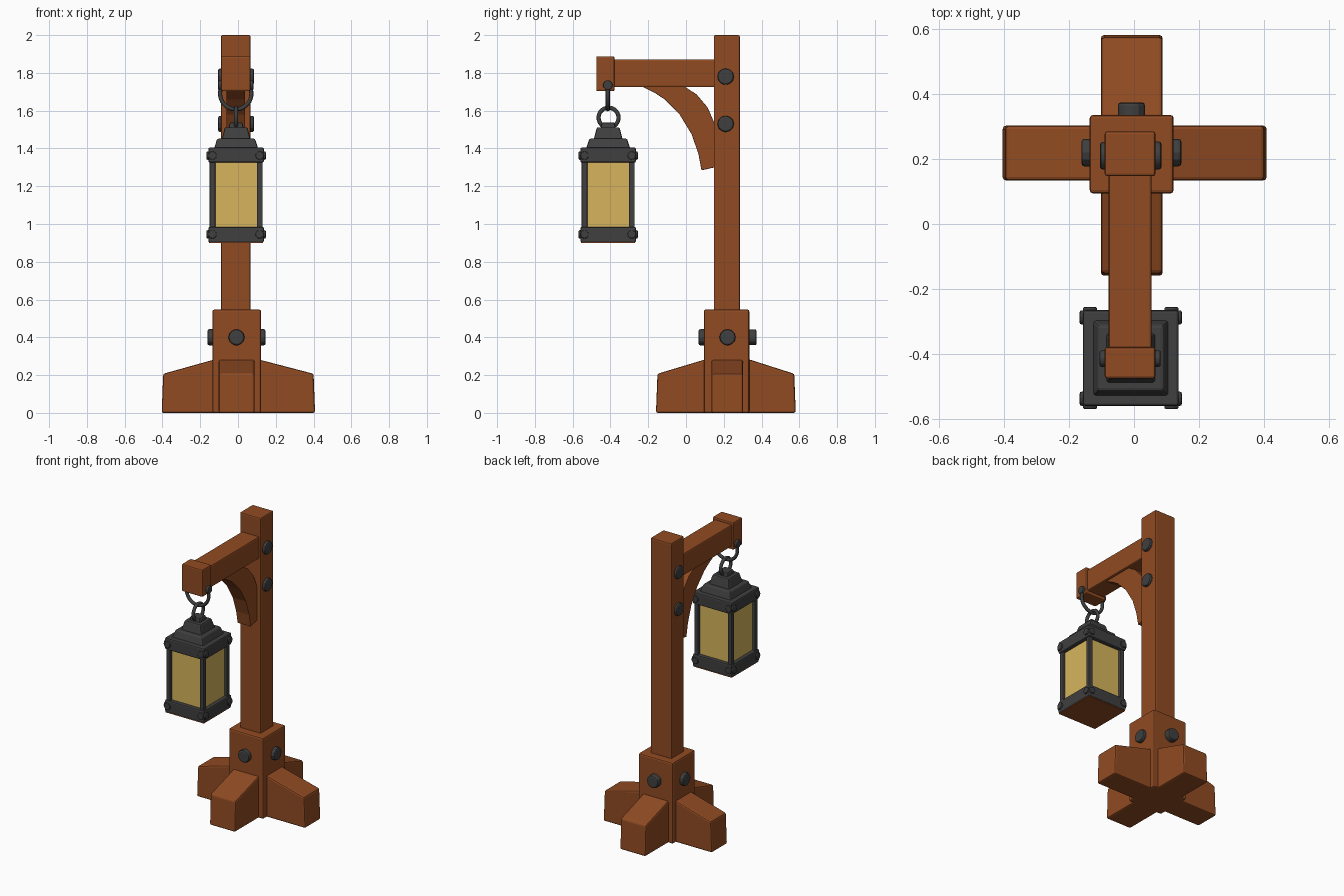
import bpy, bmesh, math
from mathutils import Vector, Matrix

if "Cube" in bpy.data.objects:
    bpy.data.objects.remove(bpy.data.objects["Cube"])

def material(name, rgb):
    m = bpy.data.materials.new(name)
    m.diffuse_color = (*rgb, 1)
    m.use_nodes = True
    m.node_tree.nodes["Principled BSDF"].inputs["Base Color"].default_value = m.diffuse_color
    return m

WOOD = material("brown_wood", (0.28, 0.07, 0.016))
IRON = material("dark_iron", (0.05, 0.05, 0.05))
GLASS = material("amber_glass", (0.68, 0.46, 0.11))

CX, PY = -0.012, 0.215      # post axis
LX, LY = -0.01, -0.412      # lantern axis

def finish(name, bm, mat, bevel=0.0, smooth=False):
    bmesh.ops.recalc_face_normals(bm, faces=bm.faces)
    me = bpy.data.meshes.new(name)
    bm.to_mesh(me)
    bm.free()
    ob = bpy.data.objects.new(name, me)
    bpy.context.collection.objects.link(ob)
    me.materials.append(mat)
    if smooth:
        for p in me.polygons:
            p.use_smooth = True
    if bevel:
        b = ob.modifiers.new("soft_edges", 'BEVEL')
        b.width, b.segments, b.limit_method = bevel, 2, 'ANGLE'
    return ob

def box(name, lo, hi, mat, bevel=0.008):
    bm = bmesh.new()
    lo, hi = Vector(lo), Vector(hi)
    bmesh.ops.create_cube(bm, size=1, matrix=Matrix.Translation((lo + hi) / 2)
                          @ Matrix.Diagonal((*(hi - lo), 1)))
    return finish(name, bm, mat, bevel)

def prism(name, pts, depth, matrix, mat, bevel=0.008):
    """Extrude an (u, z) outline symmetrically along the local y axis."""
    bm = bmesh.new()
    f = bm.faces.new([bm.verts.new((u, -depth / 2, z)) for u, z in pts])
    r = bmesh.ops.extrude_face_region(bm, geom=[f])
    bmesh.ops.translate(bm, vec=(0, depth, 0),
                        verts=[v for v in r["geom"] if isinstance(v, bmesh.types.BMVert)])
    bm.transform(matrix)
    return finish(name, bm, mat, bevel)

def bolt(name, loc, direction, r, length, sides=12, bevel=0.01):
    """Round head centred on loc, its axis along direction."""
    bm = bmesh.new()
    rot = Vector(direction).to_track_quat('Z', 'Y').to_matrix().to_4x4()
    bmesh.ops.create_cone(bm, cap_ends=True, segments=sides, radius1=r, radius2=r,
                          depth=length, matrix=Matrix.Translation(loc) @ rot)
    return finish(name, bm, IRON, bevel)

def ring(name, centre, u, major, minor, a0=0.0, a1=2 * math.pi, steps=24, sides=8):
    """Ring or arc in the plane of u and z."""
    u, w = Vector(u), Vector((0, 0, 1))
    n, c = u.cross(w), Vector(centre)
    closed = a1 - a0 > 6.28
    bm = bmesh.new()
    loops = []
    for i in range(steps + (0 if closed else 1)):
        a = a0 + (a1 - a0) * i / steps
        d = u * math.cos(a) + w * math.sin(a)
        loops.append([bm.verts.new(c + d * (major + minor * math.cos(b)) + n * minor * math.sin(b))
                      for b in (2 * math.pi * k / sides for k in range(sides))])
    for i in range(steps):
        p, q = loops[i], loops[(i + 1) % len(loops)]
        for k in range(sides):
            bm.faces.new((p[k], p[(k + 1) % sides], q[(k + 1) % sides], q[k]))
    if not closed:
        bm.faces.new(loops[0])
        bm.faces.new(loops[-1])
    return finish(name, bm, IRON, smooth=True)

# Post and base block
box("post", (-0.09, 0.147, 0.3), (0.066, 0.285, 2.0), WOOD)
box("base_block", (-0.136, 0.094, 0), (0.122, 0.335, 0.547), WOOD, 0.01)

# Four sloped feet: outline runs outwards from the post axis
for name, ang, reach, width in (("right_foot", 0, 0.415, 0.168), ("back_foot", 90, 0.363, 0.19),
                                ("left_foot", 180, 0.397, 0.168), ("front_foot", 270, 0.377, 0.19)):
    pts = [(0.06, 0), (reach, 0), (reach - 0.008, 0.207), (0.12, 0.282), (0.06, 0.282)]
    m = Matrix.Translation((CX + 0.005, PY + 0.003, 0)) @ Matrix.Rotation(math.radians(ang), 4, 'Z')
    prism(name, pts, width, m, WOOD, 0.01)

# Bolts on base block (4 sides) and post (2 per side)
for i, (dx, dy) in enumerate(((1, 0), (-1, 0), (0, 1), (0, -1))):
    bolt(f"base_bolt_{i}", (-0.008 + dx * 0.124, 0.22 + dy * 0.124, 0.4), (dx, dy, 0), 0.043, 0.06)
for z in (1.78, 1.53):
    for s in (-1, 1):
        bolt(f"post_bolt_{z}_{s}", (-0.01 + s * 0.074, 0.21, z), (s, 0, 0), 0.044, 0.042)

# Arm with end cap
box("arm", (-0.078, -0.39, 1.724), (0.054, 0.16, 1.872), WOOD)
box("arm_end_cap", (-0.09, -0.475, 1.703), (0.066, -0.378, 1.888), WOOD)

# Curved brace under the arm
brace = [(-0.246, 1.735), (-0.17, 1.697), (-0.113, 1.66), (-0.034, 1.58), (0.03, 1.475),
         (0.066, 1.37), (0.082, 1.284), (0.152, 1.3), (0.152, 1.53), (0.114, 1.618),
         (0.055, 1.687), (-0.02, 1.735)]
prism("brace", brace, 0.1, Matrix.Translation((CX, 0, 0)) @ Matrix.Rotation(math.pi / 2, 4, 'Z'),
      WOOD, 0.004)

# Hanging pin, hoop and link
bolt("hanger_pin", (CX, -0.414, 1.735), (1, 0, 0), 0.026, 0.188, 10, 0.005)
ring("hanger_hoop", (CX, -0.414, 1.69), (1, 0, 0), 0.083, 0.011,
     math.pi * 0.83, math.pi * 2.17)
ring("lantern_link", (LX, -0.41, 1.563), (0, 1, 0), 0.053, 0.011)

# Lantern body
def square(name, half, z0, z1, mat, bevel=0.008):
    return box(name, (LX - half, LY - half, z0), (LX + half, LY + half, z1), mat, bevel)

square("lantern_glass", 0.122, 0.95, 1.36, GLASS, 0)
square("lantern_bottom_band", 0.147, 0.903, 0.985, IRON)
square("lantern_top_band", 0.147, 1.325, 1.405, IRON)
square("lantern_underside", 0.143, 0.899, 0.906, WOOD, 0)

# Corner bars and rivets
for sx in (-1, 1):
    for sy in (-1, 1):
        x, y = LX + sx * 0.125, LY + sy * 0.125
        box(f"lantern_bar_{sx}_{sy}", (x - 0.015, y - 0.015, 0.95), (x + 0.015, y + 0.015, 1.36),
            IRON, 0.004)
        for z in (0.945, 1.362):
            bolt(f"rivet_x_{sx}_{sy}_{z}", (LX + sx * 0.148, y, z), (sx, 0, 0), 0.023, 0.018, 10, 0.006)
            bolt(f"rivet_y_{sx}_{sy}_{z}", (x, LY + sy * 0.148, z), (0, sy, 0), 0.023, 0.018, 10, 0.006)

# Stepped roof
tiers = ((0.118, 0.1, 1.395, 1.452), (0.078, 0.06, 1.44, 1.512), (0.04, 0.034, 1.5, 1.538))
for i, (a, b, z0, z1) in enumerate(tiers):
    bm = bmesh.new()
    bmesh.ops.create_cone(bm, cap_ends=True, segments=4, radius1=a * 2 ** 0.5, radius2=b * 2 ** 0.5,
                          depth=z1 - z0, matrix=Matrix.Translation((LX, LY, (z0 + z1) / 2))
                          @ Matrix.Rotation(math.pi / 4, 4, 'Z'))
    finish(f"roof_tier_{i}", bm, IRON, 0.008)
